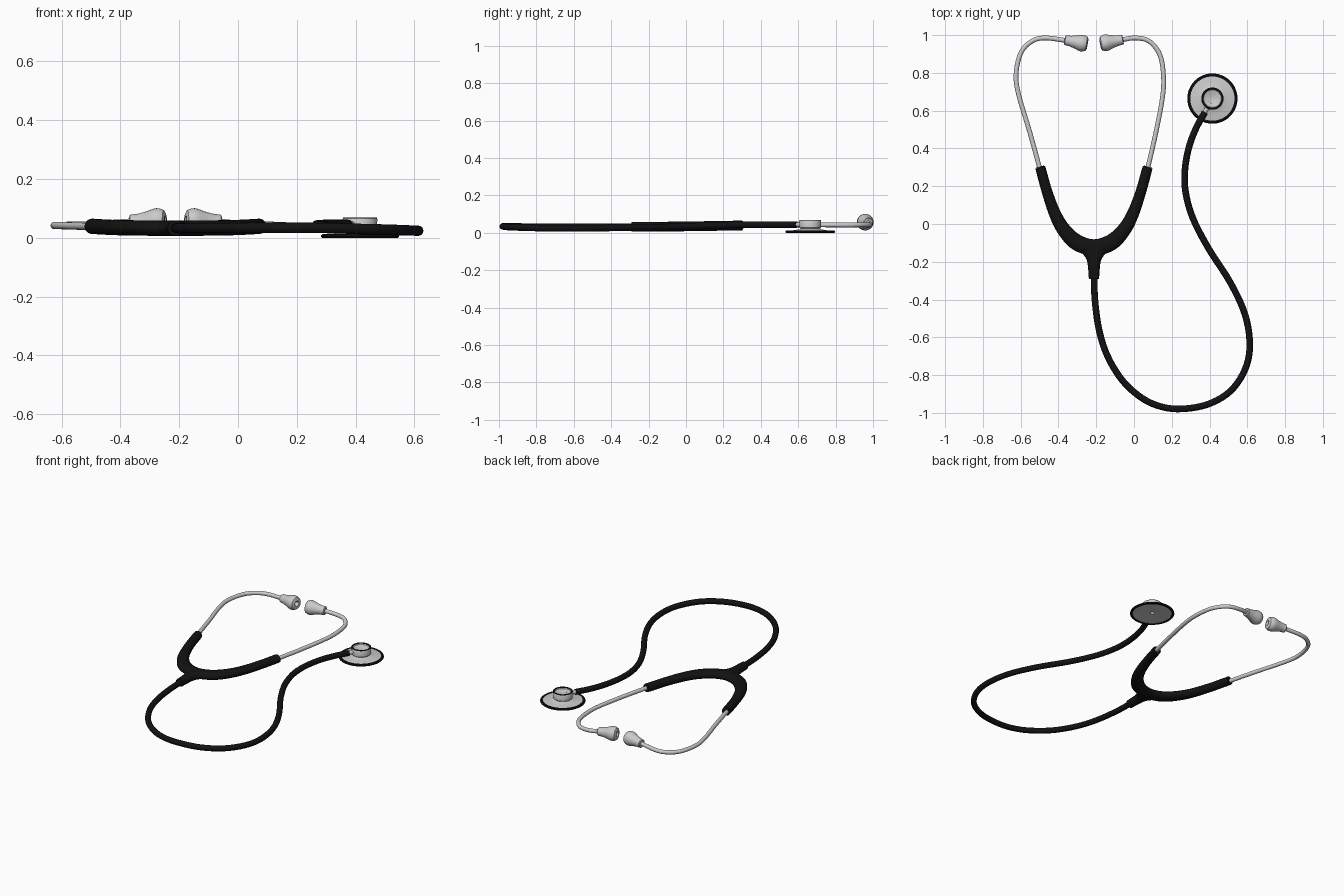
import bpy, bmesh, math
from mathutils import Vector, Matrix

black = bpy.data.materials.new("black_rubber")
black.diffuse_color = (0.006, 0.006, 0.006, 1)


def finish(name, bm, mat=None, angle=40):
    bmesh.ops.remove_doubles(bm, verts=bm.verts, dist=1e-5)
    bmesh.ops.recalc_face_normals(bm, faces=bm.faces)
    me = bpy.data.meshes.new(name)
    bm.to_mesh(me)
    bm.free()
    ob = bpy.data.objects.new(name, me)
    bpy.context.collection.objects.link(ob)
    if mat:
        me.materials.append(mat)
    bpy.ops.object.select_all(action='DESELECT')
    ob.select_set(True)
    bpy.context.view_layer.objects.active = ob
    bpy.ops.object.shade_smooth_by_angle(angle=math.radians(angle))
    return ob


def spline(pts, n):
    """Catmull-Rom resampling of tuples of any length."""
    P = [Vector(p) for p in pts]
    P = [2 * P[0] - P[1]] + P + [2 * P[-1] - P[-2]]
    out = []
    for i in range(1, len(P) - 2):
        a, b, c, d = P[i - 1:i + 3]
        for k in range(n):
            t = k / n
            out.append(0.5 * (2 * b + (c - a) * t + (2 * a - 5 * b + 4 * c - d) * t * t
                              + (3 * b - a - 3 * c + d) * t ** 3))
    return out + [P[-2]]


def sweep(name, pts, rz, mat=None, n=6, sides=16):
    """Tube along (x, y, z, in-plane radius) points; rz is the vertical radius (None = round)."""
    S = spline(pts, n)
    bm = bmesh.new()
    rings = []
    for i, s in enumerate(S):
        t = (S[min(i + 1, len(S) - 1)] - S[max(i - 1, 0)]).to_3d().normalized()
        side = t.cross(Vector((0, 0, 1))).normalized()
        up = side.cross(t)
        r = s[3]
        rings.append([bm.verts.new(s.to_3d() + side * r * math.cos(a) + up * (rz or r) * math.sin(a))
                      for a in (2 * math.pi * k / sides for k in range(sides))])
    for A, B in zip(rings, rings[1:]):
        for k in range(sides):
            j = (k + 1) % sides
            bm.faces.new((A[k], A[j], B[j], B[k]))
    bm.faces.new(rings[0])
    bm.faces.new(rings[-1])
    return finish(name, bm, mat)


def lathe(name, prof, matrix, mat=None, steps=48, closed=False):
    bm = bmesh.new()
    vs = [bm.verts.new((r, 0, z)) for r, z in prof]
    es = [bm.edges.new(e) for e in zip(vs, vs[1:])]
    if closed:
        es.append(bm.edges.new((vs[-1], vs[0])))
    bmesh.ops.spin(bm, geom=vs + es, cent=(0, 0, 0), axis=(0, 0, 1), angle=2 * math.pi, steps=steps)
    bm.transform(matrix)
    return finish(name, bm, mat)


# Metal ear tubes
R = 0.0125
left = [(-0.487, 0.25, 0.038), (-0.55, 0.48, 0.04), (-0.612, 0.69, 0.042), (-0.624, 0.80, 0.042),
        (-0.597, 0.91, 0.042), (-0.54, 0.968, 0.043), (-0.47, 0.985, 0.046), (-0.35, 0.970, 0.054)]
right = [(0.062, 0.25, 0.038), (0.115, 0.48, 0.04), (0.152, 0.68, 0.042), (0.155, 0.80, 0.042),
         (0.135, 0.90, 0.042), (0.08, 0.968, 0.043), (0.005, 0.985, 0.046), (-0.075, 0.973, 0.054)]
for side, path in (("left", left), ("right", right)):
    sweep(side + "_ear_tube", [p + (R,) for p in path], None)

# Ear tips: flared plugs with a hole in the end
tip = [(0.012, 0), (0.022, 0), (0.026, 0.004), (0.028, 0.03), (0.035, 0.06), (0.042, 0.08), (0.044, 0.092),
       (0.043, 0.104), (0.037, 0.118), (0.026, 0.123), (0.016, 0.123), (0.013, 0.119), (0.012, 0.09), (0, 0.09)]
for side, a, b in (("left", (-0.367, 0.974, 0.053), (-0.245, 0.952, 0.058)),
                   ("right", (-0.058, 0.976, 0.053), (-0.18, 0.954, 0.058))):
    q = (Vector(b) - Vector(a)).to_track_quat('Z', 'Y')
    lathe(side + "_ear_tip", tip, Matrix.Translation(a) @ q.to_matrix().to_4x4(), steps=28)

# Rubber yoke: U-shaped arms mirrored about its centre line, plus a flared stem
cx = -0.212
half = [(0.284, 0.297, 0.039, 0.024), (0.281, 0.288, 0.039, 0.027), (0.248, 0.17, 0.037, 0.028),
        (0.206, 0.053, 0.035, 0.032), (0.158, -0.032, 0.034, 0.037), (0.09, -0.098, 0.033, 0.043)]
arms = [(cx - x, y, z, r) for x, y, z, r in half] + [(cx, -0.124, 0.033, 0.043)] \
    + [(cx + x, y, z, r) for x, y, z, r in reversed(half)]
sweep("yoke_arms", arms, 0.026, black, sides=20)
sweep("yoke_stem", [(cx, -0.115, 0.033, 0.10), (cx, -0.14, 0.033, 0.082), (cx, -0.165, 0.033, 0.054),
                    (cx, -0.195, 0.033, 0.037), (cx, -0.235, 0.033, 0.031), (cx, -0.292, 0.033, 0.027)],
      0.0255, black, sides=20)

# Long flexible tubing
hose = [(-0.212, -0.25, 0.033), (-0.207, -0.40, 0.033), (-0.185, -0.56, 0.033), (-0.14, -0.70, 0.033),
        (-0.06, -0.83, 0.033), (0.04, -0.92, 0.034), (0.14, -0.966, 0.034), (0.25, -0.979, 0.034),
        (0.39, -0.955, 0.031), (0.51, -0.885, 0.028), (0.588, -0.77, 0.025), (0.613, -0.64, 0.024),
        (0.588, -0.48, 0.025), (0.51, -0.31, 0.027), (0.395, -0.13, 0.03), (0.312, 0.03, 0.035),
        (0.273, 0.17, 0.04), (0.27, 0.29, 0.043), (0.292, 0.41, 0.044), (0.33, 0.51, 0.044), (0.376, 0.592, 0.044)]
sweep("tubing", [p + (0.0175,) for p in hose], None, black, n=5)

# Chest piece: shallow flared disc, black rim, bell with black ring, metal connector
at = Matrix.Translation((0.415, 0.664, 0))
lathe("chest_disc", [(0.012, 0.022), (0.012, 0.008), (0.122, 0.003), (0.124, 0.009), (0.085, 0.014),
                     (0.055, 0.019), (0.042, 0.026), (0.012, 0.026)], at, closed=True)
lathe("chest_rim", [(0.117, 0.001), (0.129, 0), (0.133, 0.004), (0.132, 0.009), (0.126, 0.013),
                    (0.117, 0.012)], at, black, closed=True)
lathe("bell", [(0, 0.022), (0.052, 0.022), (0.057, 0.027), (0.059, 0.064), (0.057, 0.067),
               (0.050, 0.067), (0.046, 0.060), (0.020, 0.052), (0, 0.050)], at)
lathe("bell_ring", [(0.049, 0.064), (0.058, 0.064), (0.0585, 0.067), (0.056, 0.0695), (0.051, 0.0695),
                    (0.048, 0.067)], at, black, closed=True)
sweep("connector", [(0.36, 0.565, 0.044, 0.012), (0.385, 0.61, 0.044, 0.012), (0.405, 0.645, 0.044, 0.012)], None)
